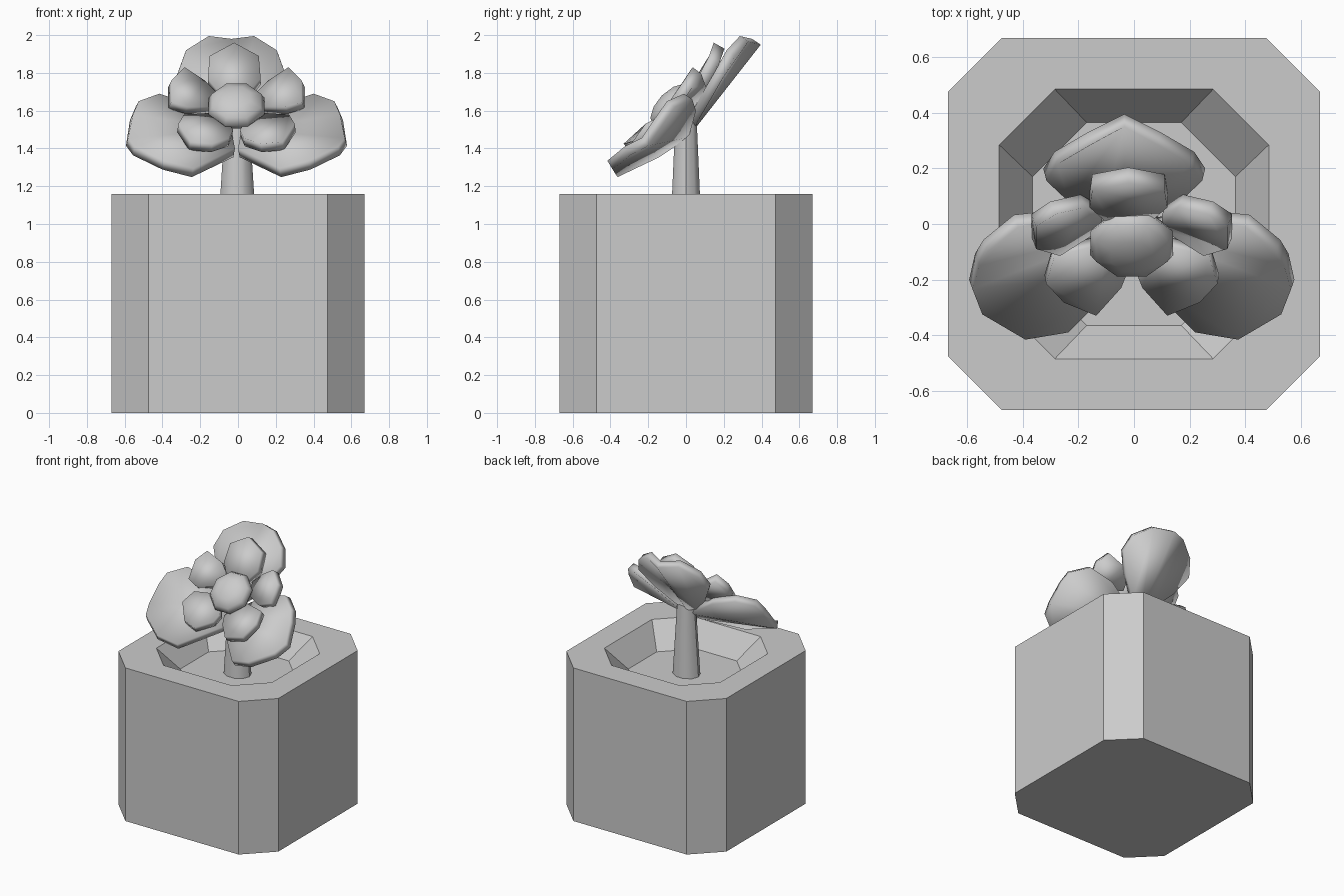
import bpy, bmesh, math
from mathutils import Matrix

cube = bpy.data.objects.get("Cube")
if cube:
    bpy.data.objects.remove(cube)

GREY = (0.6, 0.6, 0.6, 1)
grey = bpy.data.materials.new("plain grey")
grey.use_nodes = True
grey.diffuse_color = GREY
grey.node_tree.nodes["Principled BSDF"].inputs["Base Color"].default_value = GREY
AXIS = -0.008  # flower's mirror line in x


def make(name, bm, smooth=None):
    mesh = bpy.data.meshes.new(name)
    bm.to_mesh(mesh)
    bm.free()
    mesh.materials.append(grey)
    obj = bpy.data.objects.new(name, mesh)
    bpy.context.collection.objects.link(obj)
    if smooth:
        bpy.ops.object.select_all(action='DESELECT')
        obj.select_set(True)
        bpy.context.view_layer.objects.active = obj
        bpy.ops.object.shade_smooth_by_angle(angle=math.radians(smooth))
    return obj


def loft(name, rings, smooth=None):
    """Join equal rings of points into a closed skin."""
    bm = bmesh.new()
    loops = [[bm.verts.new(p) for p in ring] for ring in rings]
    n = len(loops[0])
    for low, high in zip(loops, loops[1:]):
        for i in range(n):
            j = (i + 1) % n
            bm.faces.new((low[i], low[j], high[j], high[i]))
    bm.faces.new(loops[0][::-1])
    bm.faces.new(loops[-1])
    return make(name, bm, smooth)


def chamfered_square(half, cut, z):
    pts = []
    for k in range(4):
        turn = Matrix.Rotation(k * math.pi / 2, 2)
        for x, y in ((half, -cut), (half, cut)):
            pts.append((turn[0][0] * x + turn[0][1] * y,
                        turn[1][0] * x + turn[1][1] * y, z))
    return pts


def oval(rx, ry, z, n=10):
    return [(rx * math.cos(a) + AXIS / 2, ry * math.sin(a), z)
            for a in (math.tau * i / n for i in range(n))]


def petal(name, outline, thick, fold=None, side=1):
    """Thick petal from its outline, creased between outline points 0 and fold."""
    bm = bmesh.new()
    vs = [bm.verts.new((side * (x - AXIS) + AXIS, y, z)) for x, y, z in outline]
    if fold:
        bm.faces.new(vs[:fold + 1])
        bm.faces.new(vs[fold:] + vs[:1])
    else:
        bm.faces.new(vs)
    bm.normal_update()
    if sum(f.normal.y for f in bm.faces) > 0:
        bmesh.ops.reverse_faces(bm, faces=bm.faces[:])
    obj = make(name, bm, 28)
    mod = obj.modifiers.new("thickness", 'SOLIDIFY')
    mod.thickness = thick
    mod.offset = -1
    return obj


# Planter with a sunken top
loft("planter", [chamfered_square(*r) for r in (
    (.67, .475, 0), (.67, .475, 1.16), (.485, .285, 1.16), (.365, .17, .99))])

# Stem
loft("stem", [oval(.1, .085, .99), oval(.065, .06, 1.54)], 40)

# Flower centre, a flattened ball tilted forward
bm = bmesh.new()
bmesh.ops.create_uvsphere(bm, u_segments=8, v_segments=6, radius=.16)
bm.transform(Matrix.Translation((AXIS, -.07, 1.625)) @ Matrix.Rotation(math.radians(45), 4, 'X')
             @ Matrix.Rotation(math.pi / 8, 4, 'Z') @ Matrix.Diagonal((1, 1, .5, 1)))
make("flower_centre", bm, 60)

# Back petals: one half outline mirrored about the crease
half = [(.12, .285, 1.995), (.24, .215, 1.92), (.28, .155, 1.81), (.2, .08, 1.68), (.08, .01, 1.56)]
mid = -.035
petal("large_back_petal",
      [(mid, .35, 1.98)] + [(mid + x, y, z) for x, y, z in half] + [(mid, -.01, 1.52)]
      + [(mid - x, y, z) for x, y, z in half[::-1]], .055, fold=len(half) + 1)
half = [(.13, .122, 1.89), (.14, .06, 1.77), (.05, -.02, 1.66)]
mid = -.02
petal("small_back_petal",
      [(mid, .147, 1.96)] + [(mid + x, y, z) for x, y, z in half]
      + [(mid - x, y, z) for x, y, z in half[::-1]], .065)

# Paired petals
large = [(.02, -.02, 1.5), (0, -.17, 1.4), (.22, -.39, 1.295), (.375, -.416, 1.335),
         (.53, -.325, 1.41), (.565, -.235, 1.455), (.54, -.15, 1.58), (.51, -.1, 1.65),
         (.4, -.01, 1.69), (.22, .01, 1.63)]
upper = [(.1, .03, 1.7), (.16, .06, 1.76), (.267, .035, 1.83), (.336, -.01, 1.76),
         (.336, -.09, 1.645), (.25, -.115, 1.62), (.1, -.02, 1.62)]
lower = [(.01, -.18, 1.5), (.03, -.23, 1.455), (.12, -.33, 1.425), (.236, -.283, 1.435),
         (.3, -.215, 1.53), (.27, -.115, 1.58), (.08, -.07, 1.59)]
for word, side in (("left", 1), ("right", -1)):
    petal(f"large_{word}_petal", large, .055, 5, side)
    petal(f"small_upper_{word}_petal", upper, .06, None, side)
    petal(f"small_lower_{word}_petal", lower, .055, None, side)
